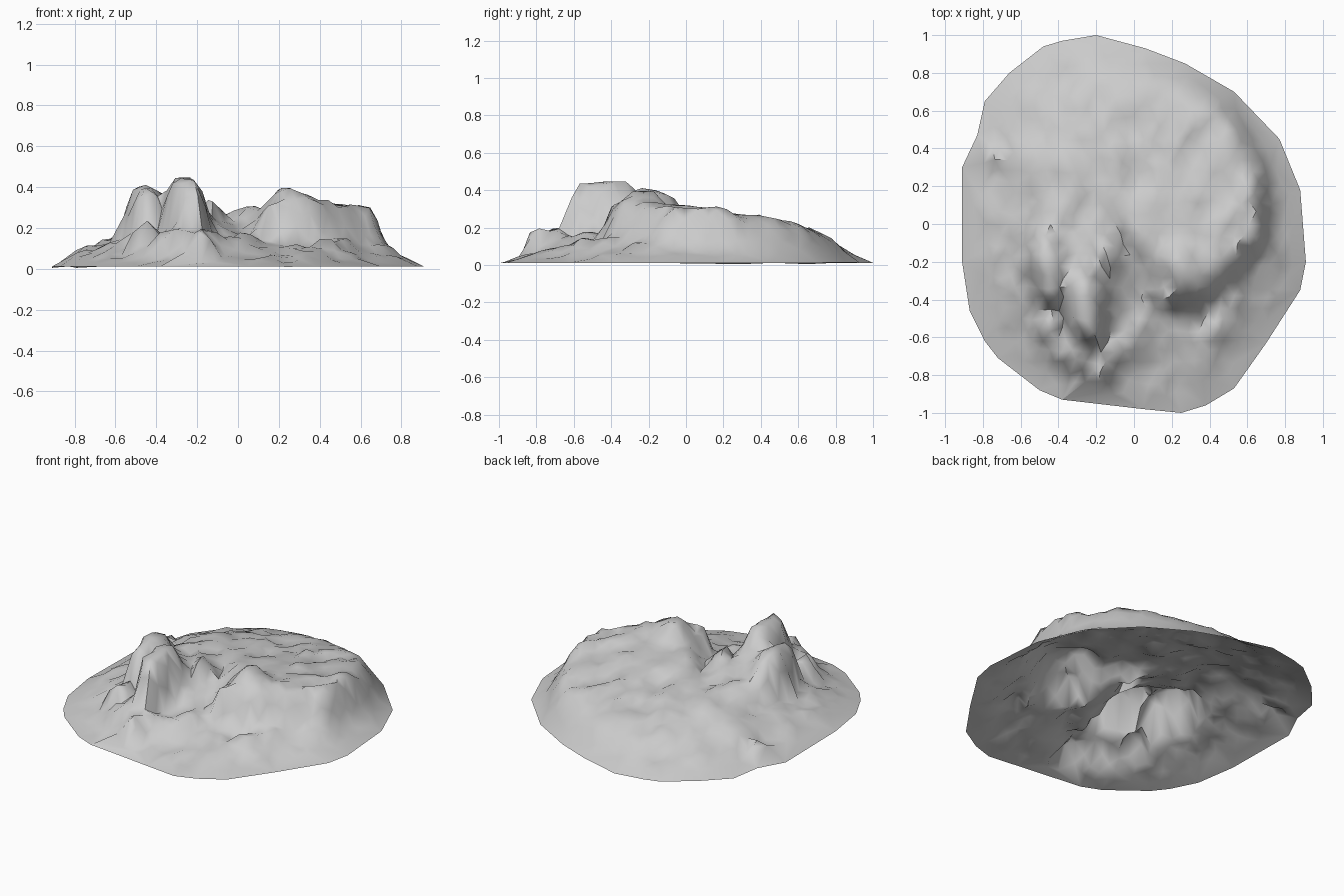
import bpy, bmesh, math, random
from mathutils import Vector, noise, geometry

if "Cube" in bpy.data.objects:
    bpy.data.objects.remove(bpy.data.objects["Cube"])

random.seed(4)

# Ground outline (counter-clockwise from the back)
OUTLINE = [(-0.2, 1.0), (-0.38, .97), (-.48, .94), (-.66, .8), (-.79, .65), (-.83, .47),
           (-.91, .3), (-.91, -.2), (-.87, -.46), (-.79, -.62), (-.72, -.71), (-.5, -.88),
           (-.38, -.93), (.05, -.98), (.25, -1.0), (.38, -.96), (.53, -.87), (.7, -.63),
           (.88, -.35), (.91, -.2), (.88, .18), (.77, .45), (.53, .7), (.27, .85), (.06, .93)]

# Rocks: x, y, half width, half length, turn in degrees, top height
ROCKS = [(-.2, -.45, .27, .27, 10, .18), (-.46, -.23, .075, .17, 8, .41),
         (-.26, -.43, .082, .18, 14, .445), (-.13, -.17, .045, .09, 15, .36),
         (-.34, -.2, .05, .07, 0, .33), (-.25, -.69, .14, .06, 0, .21),
         (-.19, -.8, .07, .045, 0, .20), (-.46, -.55, .05, .05, 20, .25),
         (.25, -.23, .085, .09, -25, .40), (.16, -.37, .055, .05, 0, .33),
         (.33, -.3, .09, .06, -20, .34), (.47, -.2, .07, .06, 20, .31),
         (.62, .05, .055, .17, 4, .305), (.5, .36, .05, .10, 15, .275),
         (.42, -.56, .05, .05, 0, .15), (.33, -.7, .06, .04, 0, .11),
         (-.62, -.02, .04, .05, 0, .165), (-.76, .36, .05, .05, 0, .13),
         (.1, .68, .05, .07, -15, .19), (-.28, .55, .06, .12, -10, .20),
         (-.28, .3, .06, .08, 20, .25), (.2, .35, .08, .1, -30, .26)]


def smooth(t):
    t = max(0.0, min(1.0, t))
    return t * t * (3 - 2 * t)


def rim_fraction(x, y):
    r = 0
    for i, a in enumerate(OUTLINE):
        b = OUTLINE[(i + 1) % len(OUTLINE)]
        nx, ny = b[1] - a[1], a[0] - b[0]
        r = max(r, (nx * x + ny * y) / (nx * a[0] + ny * a[1]))
    return r


def height(x, y):
    r = rim_fraction(x, y)
    inner = smooth((1 - r) / .25)
    # Sloping skirt, lower at the front
    skirt = .13 - .04 * smooth((-.3 - y) / .3)
    z = .012 + skirt * min(1, (1 - r) / .3)
    # Tilted plateau, cut off more closely at the front
    q = math.hypot((x - .07) / .61, (y - .12) / (.68 if y > .12 else .57))
    top = .285 + .05 * x - .12 * y - .06 * y * y
    z += max(0, top - z) * smooth((1.14 - q) / .28)
    # Gully that ramps down towards the front
    width = .06 + .2 * max(0, -y)
    floor = .25 + .24 * y
    gully = smooth(1.5 - abs(x + .12 + .4 * y) / width) * smooth((.3 - y) / .3)
    z -= max(0, z - floor) * gully
    # Rock lumps with steep sides
    for cx, cy, w, l, turn, peak in ROCKS:
        c, s = math.cos(math.radians(turn)), math.sin(math.radians(turn))
        dx, dy = x - cx, y - cy
        q = math.hypot((dx * c + dy * s) / w, (dy * c - dx * s) / l)
        lump = z + (peak - .035 * q * q - z) * smooth((1.6 - q) / .75)
        z = max(z, lump)
    # Craggy surface, running in diagonal folds
    n = noise.noise(Vector((x * 8 - y * 3, y * 4.5, 3.1)))
    n += .8 * noise.noise(Vector((x * 15, y * 11, 8.2)))
    return max(.005, z + n * .036 * inner)


# Irregular triangle net inside the outline
points = [Vector(p) for p in OUTLINE]
rim = len(points)
STEP = .056
for i in range(-19, 20):
    for j in range(-19, 20):
        x = (i + .5 * (j % 2) + random.uniform(-.25, .25)) * STEP
        y = (j + random.uniform(-.25, .25)) * STEP
        if rim_fraction(x, y) < .94:
            points.append(Vector((x, y)))
edges = [(i, (i + 1) % rim) for i in range(rim)]
verts, _, faces, *_ = geometry.delaunay_2d_cdt(points, edges, [], 1, 1e-5)

# Rocky mound, an open sheet raised to its heights
bm = bmesh.new()
bv = [bm.verts.new((p.x, p.y, height(p.x, p.y))) for p in verts]
for f in faces:
    bm.faces.new([bv[k] for k in f])
bm.normal_update()
bmesh.ops.reverse_faces(bm, faces=[f for f in bm.faces if f.normal.z < 0])
mesh = bpy.data.meshes.new("rocky_mound")
bm.to_mesh(mesh)
bm.free()
mound = bpy.data.objects.new("rocky_mound", mesh)
bpy.context.collection.objects.link(mound)
bpy.context.view_layer.objects.active = mound
mound.select_set(True)
bpy.ops.object.shade_smooth_by_angle(angle=math.radians(60))
